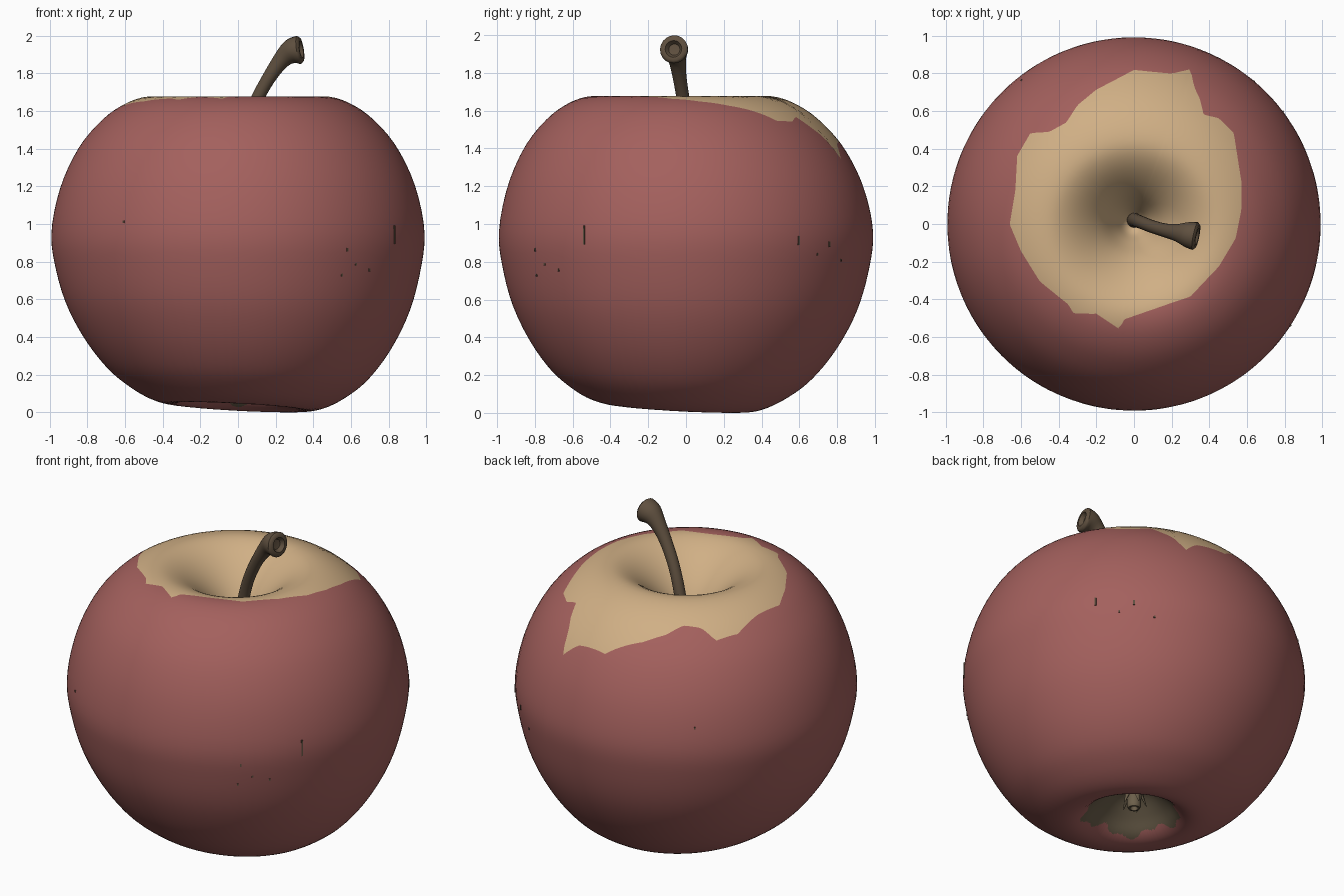
import bpy, bmesh, math, random
from mathutils import Vector, Matrix

if "Cube" in bpy.data.objects:
    bpy.data.objects.remove(bpy.data.objects["Cube"])
random.seed(4)


def material(name, rgb):
    m = bpy.data.materials.new(name)
    m.use_nodes = True
    m.diffuse_color = (*rgb, 1)
    m.node_tree.nodes["Principled BSDF"].inputs["Base Color"].default_value = (*rgb, 1)
    return m


RED = material("red skin", (0.37, 0.118, 0.11))
TAN = material("tan skin", (0.63, 0.43, 0.235))
BROWN = material("stem brown", (0.115, 0.08, 0.05))
OLIVE = material("calyx brown", (0.15, 0.115, 0.07))


def finish(name, bm, mats, angle=60):
    bmesh.ops.remove_doubles(bm, verts=bm.verts, dist=1e-5)
    bmesh.ops.recalc_face_normals(bm, faces=bm.faces)
    mesh = bpy.data.meshes.new(name)
    bm.to_mesh(mesh)
    bm.free()
    for m in mats:
        mesh.materials.append(m)
    ob = bpy.data.objects.new(name, mesh)
    bpy.context.collection.objects.link(ob)
    bpy.ops.object.select_all(action="DESELECT")
    ob.select_set(True)
    bpy.context.view_layer.objects.active = ob
    bpy.ops.object.shade_smooth_by_angle(angle=math.radians(angle))
    return ob


def loft(bm, rings, rule=lambda i: 0):
    """Skin closed rings of points; rule gives the material of each strip."""
    rows = [[bm.verts.new(p) for p in ring] for ring in rings]
    for i, (a, b) in enumerate(zip(rows, rows[1:])):
        for j in range(len(a)):
            k = (j + 1) % len(a)
            bm.faces.new((a[j], a[k], b[k], b[j])).material_index = rule(i)


def spline(pts, t):
    """Catmull-Rom point at t in 0..len-1."""
    n = len(pts) - 1
    i = min(int(t), n - 1)
    f = t - i
    p = [Vector(pts[max(0, min(n, i + d))]) for d in (-1, 0, 1, 2)]
    return 0.5 * (2 * p[1] + (p[2] - p[0]) * f
                  + (2 * p[0] - 5 * p[1] + 4 * p[2] - p[3]) * f ** 2
                  + (3 * p[1] - p[0] - 3 * p[2] + p[3]) * f ** 3)


# Fruit profile (radius, height) from stem pit to calyx pit
PROFILE = [(0, 1.25), (.05, 1.28), (.1, 1.37), (.17, 1.49), (.26, 1.59), (.36, 1.66),
           (.46, 1.685), (.58, 1.655), (.71, 1.57), (.84, 1.42), (.94, 1.21), (.99, .97),
           (.97, .77), (.91, .55), (.81, .35), (.69, .19), (.57, .09), (.46, .03),
           (.36, .01), (.28, .04), (.2, .12), (.1, .2), (0, .23)]
LAST = len(PROFILE) - 1

# Ragged outline of the pale patch around the stem, seen from above
PATCH = [(.57, .1), (.57, .25), (.53, .5), (.45, .58), (.37, .6), (.35, .68), (.32, .74),
         (.3, .83), (.2, .81), (0, .83), (-.1, .78), (-.2, .73), (-.3, .65), (-.36, .56),
         (-.45, .51), (-.55, .5), (-.62, .38), (-.63, .2), (-.66, .02), (-.6, -.12),
         (-.5, -.28), (-.35, -.4), (-.32, -.45), (-.2, -.45), (-.08, -.53), (-.05, -.48),
         (.1, -.43), (.3, -.36), (.45, -.2), (.54, -.05)]


def patch_radius(ang):
    """Distance from the axis to the patch outline along a direction."""
    d = Vector((math.cos(ang), math.sin(ang)))
    for a, b in zip(PATCH, PATCH[1:] + PATCH[:1]):
        a, b = Vector(a), Vector(b)
        ca, cb = d.cross(a), d.cross(b)
        if ca <= 0 < cb and d.dot(a) > 0:
            return a.lerp(b, -ca / (cb - ca)).length
    return .6


def solve(inside, lo, hi):
    """Bisect for the profile position where inside() turns false."""
    for _ in range(30):
        mid = (lo + hi) / 2
        lo, hi = (mid, hi) if inside(spline(PROFILE, mid)) else (lo, mid)
    return lo


def skin(ang, t):
    r, z = spline(PROFILE, t)
    x, y = r * math.cos(ang), r * math.sin(ang)
    low = max(0, 1 - z / 0.9)
    y -= 0.045 * ((z - 0.95) / 0.95) ** 2 * min(1, r * 2)
    return Vector((x, y, z + 0.024 * low * (1 - (x + y) / 0.45)))


COLS, TOP, SIDE, BASE = 240, 26, 46, 14
columns = []
for j in range(COLS):
    ang = math.tau * j / COLS
    edge = patch_radius(ang)
    t1 = solve(lambda p: p[0] < edge, 0, 11)
    rag = .27 + .02 * math.sin(5 * ang) + .012 * math.sin(13 * ang) + random.uniform(-.004, .004)
    t2 = solve(lambda p: p[0] > rag, 17, LAST)
    ts = [t1 * i / TOP for i in range(TOP)]
    ts += [t1 + (t2 - t1) * i / SIDE for i in range(SIDE)]
    ts += [t2 + (LAST - t2) * i / BASE for i in range(BASE + 1)]
    columns.append([skin(ang, t) for t in ts])
rings = list(zip(*columns))
floor = min(p.z for ring in rings for p in ring)
drop = Vector((0, 0, -floor))
bm = bmesh.new()
loft(bm, [[p + drop for p in ring] for ring in rings],
     lambda i: 1 if i < TOP else 0 if i < TOP + SIDE else 2)
finish("fruit_body", bm, [RED, TAN, OLIVE], 80)


def tube(name, path, mat, steps=4, sides=20):
    """Round stalk through (x, y, z, radius) points with a dished end."""
    bm = bmesh.new()
    n = len(path) - 1
    pts = [spline(path, i / steps) for i in range(n * steps + 1)]
    rings = []

    def ring(c, d, r):
        q = d.to_track_quat("Z", "Y")
        rings.append([c + q @ Vector((r * math.cos(a), r * math.sin(a), 0))
                      for a in (math.tau * k / sides for k in range(sides))])

    for i, p in enumerate(pts):
        d = (pts[min(i + 1, len(pts) - 1)] - pts[max(i - 1, 0)]).xyz.normalized()
        ring(p.xyz, d, p.w)
    end, r = pts[-1].xyz, pts[-1].w
    for out, k in ((.012, .85), (.012, .6), (-.012, .4), (-.015, 0)):
        ring(end + d * out, d, r * k)
    loft(bm, rings)
    return finish(name, bm, [mat], 50)


# Stem, bending to the left and flaring at its cut end
tube("stem", [(0, .02, 1.2, .042), (.008, .02, 1.35, .036), (.045, .006, 1.52, .034),
              (.1, -.015, 1.66, .034), (.17, -.035, 1.785, .037), (.235, -.047, 1.875, .048),
              (.285, -.056, 1.915, .068), (.325, -.064, 1.925, .075)], BROWN)

# Calyx stub with five sepals inside the lower pit
tube("calyx_stub", [(0, 0, .25, .075), (0, 0, .2, .06), (0, 0, .15, .042), (0, 0, .1, .04)], OLIVE)
bm = bmesh.new()
for k in range(5):
    m = (Matrix.Rotation(math.tau * k / 5, 4, "Z") @ Matrix.Translation((.055, 0, .15))
         @ Matrix.Rotation(math.radians(160), 4, "Y") @ Matrix.Diagonal((.4, 1, 1, 1)))
    bmesh.ops.create_cone(bm, cap_ends=True, segments=8, radius1=.028, radius2=.004,
                          depth=.1, matrix=m)
finish("sepals", bm, [OLIVE])

# Small specks and slits in the skin: (direction in degrees, height, length)
bm = bmesh.new()
for deg, z, size in [(-54, .87, .02), (-50, .79, .014), (-44, .76, .014), (-55, .73, .014),
                     (-33, .95, .1), (37, .92, .05), (45, .85, .014), (50, .9, .03),
                     (57, .82, .014), (-128, 1.02, .012), (128, 1.1, .014)]:
    ang = math.radians(deg)
    t = solve(lambda p: p[1] > z, 9, 17)
    m = (Matrix.Translation(skin(ang, t) + drop) @ Matrix.Rotation(ang, 4, "Z")
         @ Matrix.Diagonal((.008, .009, size, 1)))
    bmesh.ops.create_cube(bm, size=1, matrix=m)
finish("skin_specks", bm, [BROWN], 30)
